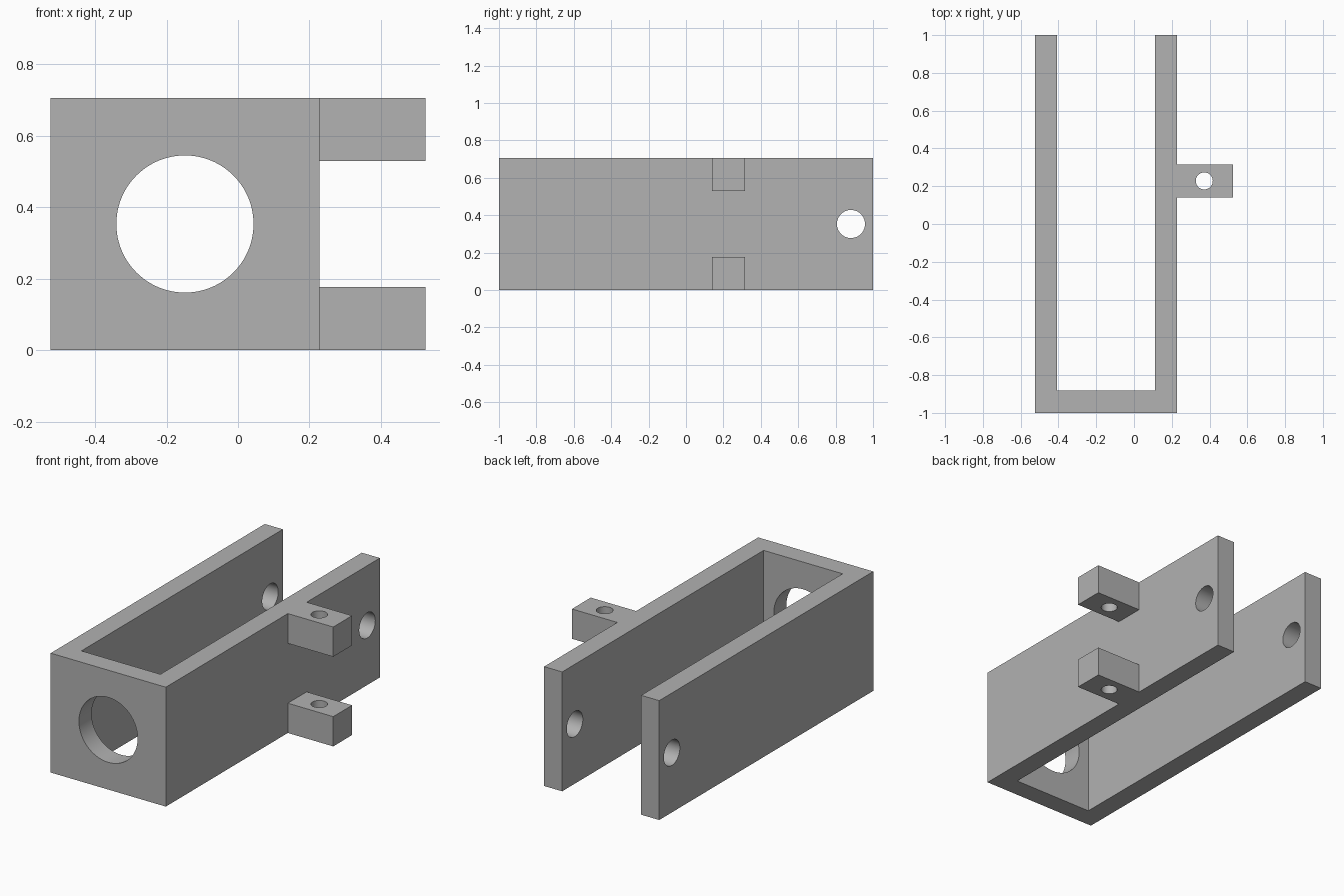
import bpy
import bmesh
from math import pi, radians
from mathutils import Matrix

cube = bpy.data.objects.get("Cube")
if cube:
    bpy.data.objects.remove(cube, do_unlink=True)

HEIGHT = 0.706
LEFT, RIGHT = 0.228, -0.525      # outer faces of the channel
WALL = 0.118
TAB_Y, TAB_DEPTH, TAB_HEIGHT = 0.228, 0.176, 0.176
TAB_END = 0.525
MID_X, MID_Z = (LEFT + RIGHT) / 2, HEIGHT / 2

grey = bpy.data.materials.new("plain_grey")
grey.use_nodes = True
color = (0.445, 0.445, 0.445, 1)
grey.diffuse_color = color
grey.node_tree.nodes["Principled BSDF"].inputs["Base Color"].default_value = color


def make_object(name, bm):
    bmesh.ops.recalc_face_normals(bm, faces=bm.faces)
    mesh = bpy.data.meshes.new(name)
    bm.to_mesh(mesh)
    bm.free()
    mesh.materials.append(grey)
    obj = bpy.data.objects.new(name, mesh)
    bpy.context.collection.objects.link(obj)
    return obj


def extrude_profile(name, points, z0, z1):
    bm = bmesh.new()
    face = bm.faces.new([bm.verts.new((x, y, z0)) for x, y in points])
    result = bmesh.ops.extrude_face_region(bm, geom=[face], use_keep_orig=True)
    top = [v for v in result["geom"] if isinstance(v, bmesh.types.BMVert)]
    bmesh.ops.translate(bm, verts=top, vec=(0, 0, z1 - z0))
    return make_object(name, bm)


def cylinder(name, center, radius, length, axis, sides):
    turn = {"X": Matrix.Rotation(pi / 2, 4, "Y"),
            "Y": Matrix.Rotation(pi / 2, 4, "X"),
            "Z": Matrix.Identity(4)}[axis]
    bm = bmesh.new()
    bmesh.ops.create_cone(bm, cap_ends=True, segments=sides, radius1=radius,
                          radius2=radius, depth=length,
                          matrix=Matrix.Translation(center) @ turn)
    return make_object(name, bm)


def combine(target, other, operation):
    mod = target.modifiers.new(operation.lower(), "BOOLEAN")
    mod.operation = operation
    mod.solver = "EXACT"
    mod.object = other
    bpy.context.view_layer.objects.active = target
    bpy.ops.object.modifier_apply(modifier=mod.name)
    bpy.data.objects.remove(other, do_unlink=True)


# U-shaped channel, open at the back
bracket = extrude_profile("channel_bracket", [
    (RIGHT, -1), (LEFT, -1), (LEFT, 1), (LEFT - WALL, 1),
    (LEFT - WALL, -1 + WALL), (RIGHT + WALL, -1 + WALL),
    (RIGHT + WALL, 1), (RIGHT, 1)], 0, HEIGHT)

# Lower and upper hinge tabs, fused into the left wall
y0, y1 = TAB_Y - TAB_DEPTH / 2, TAB_Y + TAB_DEPTH / 2
for z in (0, HEIGHT - TAB_HEIGHT):
    tab = extrude_profile("hinge_tab", [
        (LEFT - WALL / 2, y0), (TAB_END, y0),
        (TAB_END, y1), (LEFT - WALL / 2, y1)], z, z + TAB_HEIGHT)
    combine(bracket, tab, "UNION")

# Round opening in the front, pin holes at the back and through the tabs
for cutter in (
        cylinder("front_opening", (MID_X, -1, MID_Z), 0.192, 0.6, "Y", 96),
        cylinder("side_pin_hole", (MID_X, 0.882, MID_Z), 0.075, 2, "X", 64),
        cylinder("tab_pin_hole", (0.372, TAB_Y, MID_Z), 0.045, 2, "Z", 48)):
    combine(bracket, cutter, "DIFFERENCE")

# Smooth hole walls with crisp edges
bpy.ops.object.select_all(action="DESELECT")
bracket.select_set(True)
bpy.context.view_layer.objects.active = bracket
bpy.ops.object.shade_smooth_by_angle(angle=radians(30))
